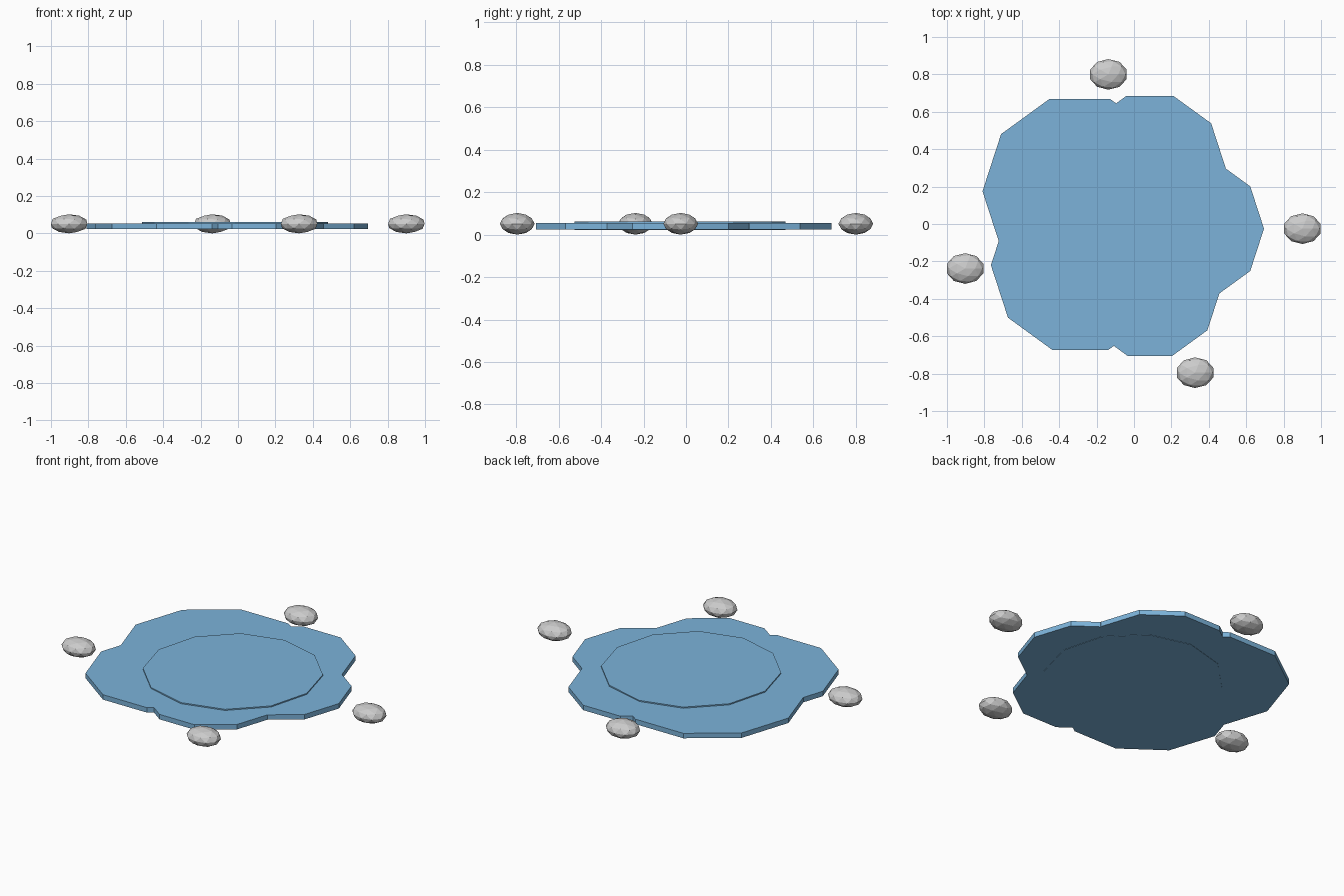
import bpy

if "Cube" in bpy.data.objects:
    bpy.data.objects.remove(bpy.data.objects["Cube"])

water_mat = bpy.data.materials.new("water_blue")
water_mat.diffuse_color = (0.2, 0.45, 0.7, 1.0)
water_mat.use_nodes = True
water_mat.node_tree.nodes["Principled BSDF"].inputs["Base Color"].default_value = water_mat.diffuse_color


def disc(name, x, y, radius, sides, z0, z1, turn):
    """Flat polygon slab with its first corner pointing along +x."""
    bpy.ops.mesh.primitive_cylinder_add(
        vertices=sides, radius=radius, depth=z1 - z0,
        location=(x, y, (z0 + z1) / 2), rotation=(0, 0, turn))
    obj = bpy.context.object
    obj.name = name
    obj.data.materials.append(water_mat)
    return obj


QUARTER = 1.5707963

# Pond shore: overlapping ten-sided lobes merged into one slab
lobes = [
    (-0.29, 0.175, 0.52),
    (0.085, 0.30, 0.405),
    (0.31, -0.025, 0.385),
    (0.085, -0.345, 0.38),
    (-0.287, -0.22, 0.478),
]
parts = [disc("pond_lobe", x, y, r, 10, 0.024, 0.054, QUARTER) for x, y, r in lobes]
pond = parts[0]
pond.name = "pond_shore"
bpy.context.view_layer.objects.active = pond
for other in parts[1:]:
    mod = pond.modifiers.new("union", "BOOLEAN")
    mod.operation = "UNION"
    mod.solver = "EXACT"
    mod.object = other
    bpy.ops.object.modifier_apply(modifier=mod.name)
for other in parts[1:]:
    bpy.data.objects.remove(other, do_unlink=True)

# Raised twelve-sided centre of the pond
disc("pond_centre", -0.015, -0.028, 0.497, 12, 0.022, 0.061, 0)

# Flattened rocks around the shore
for i, (x, y) in enumerate([(0.90, -0.025), (-0.137, 0.80), (-0.903, -0.238), (0.327, -0.795)]):
    bpy.ops.mesh.primitive_ico_sphere_add(subdivisions=2, radius=1, location=(x, y, 0.051))
    rock = bpy.context.object
    rock.name = f"rock_{i + 1}"
    rock.scale = (0.1025, 0.082, 0.051)
